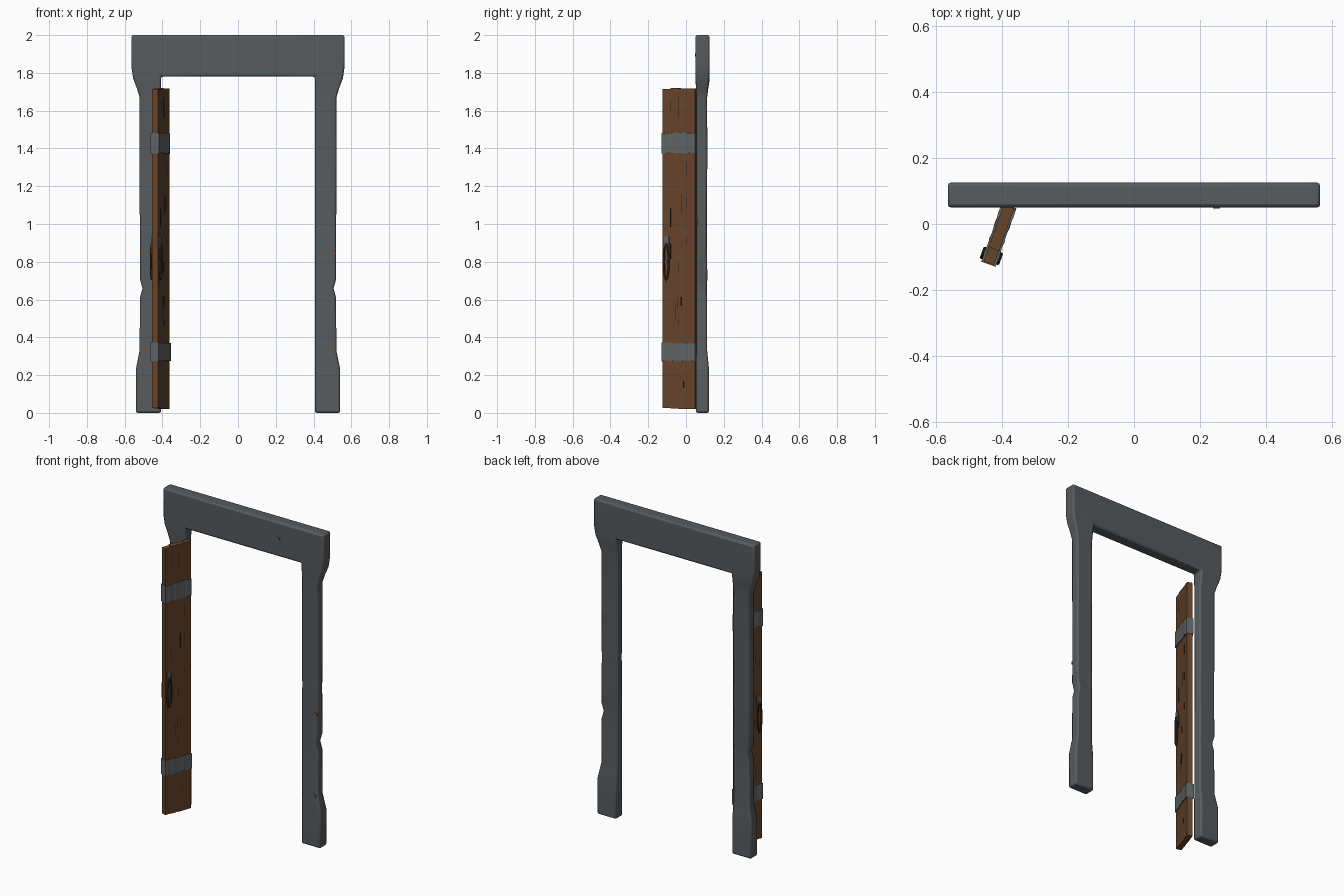
import bpy, bmesh, math, random
from mathutils import Matrix, Vector

if "Cube" in bpy.data.objects:
    bpy.data.objects.remove(bpy.data.objects["Cube"])

random.seed(4)


def material(name, rgb):
    m = bpy.data.materials.new(name)
    m.diffuse_color = (*rgb, 1)
    m.use_nodes = True
    m.node_tree.nodes["Principled BSDF"].inputs["Base Color"].default_value = m.diffuse_color
    return m


STONE = material("grey stone", (0.095, 0.106, 0.114))
WOOD = material("brown wood", (0.13, 0.056, 0.022))
CRACK = material("dark crack", (0.025, 0.013, 0.008))
IRON = material("grey iron", (0.115, 0.125, 0.13))
HANDLE = material("dark brown handle", (0.06, 0.028, 0.014))
RUST = material("orange rust", (0.22, 0.08, 0.025))


def finish(bm, name, mat, bevel=0.0, smooth=True, matrix=None):
    bmesh.ops.recalc_face_normals(bm, faces=bm.faces)
    mesh = bpy.data.meshes.new(name)
    bm.to_mesh(mesh)
    bm.free()
    if matrix:
        mesh.transform(matrix)
    ob = bpy.data.objects.new(name, mesh)
    bpy.context.collection.objects.link(ob)
    mesh.materials.append(mat)
    if bevel:
        mod = ob.modifiers.new("bevel", "BEVEL")
        mod.width, mod.segments, mod.limit_method = bevel, 2, "ANGLE"
        mod.angle_limit = math.radians(50)
    if smooth:
        bpy.ops.object.select_all(action="DESELECT")
        ob.select_set(True)
        bpy.context.view_layer.objects.active = ob
        bpy.ops.object.shade_smooth_by_angle(angle=math.radians(35))
    return ob


def loft(bm, rings):
    loops = [[bm.verts.new(p) for p in ring] for ring in rings]
    for a, b in zip(loops, loops[1:]):
        n = len(a)
        for i in range(n):
            bm.faces.new((a[i], a[(i + 1) % n], b[(i + 1) % n], b[i]))
    bm.faces.new(loops[0])
    bm.faces.new(loops[-1])


def add_box(bm, centre, size):
    m = Matrix.Translation(centre) @ Matrix.Diagonal((*size, 1))
    bmesh.ops.create_cube(bm, size=1, matrix=m)


# Doorway: a rectangular section swept up one post, over the lintel and down the other
# each row: inner x, inner z, outer x, outer z, front y, back y
half = [
    (0.407, 0.00, 0.541, 0.00, 0.052, 0.122),
    (0.407, 0.23, 0.541, 0.23, 0.052, 0.122),
    (0.407, 0.28, 0.531, 0.28, 0.053, 0.117),
    (0.407, 0.33, 0.521, 0.33, 0.055, 0.112),
    (0.407, 0.61, 0.519, 0.61, 0.055, 0.112),
    (0.407, 0.66, 0.506, 0.66, 0.055, 0.110),
    (0.407, 0.71, 0.520, 0.71, 0.055, 0.113),
    (0.407, 1.00, 0.520, 1.00, 0.057, 0.110),
    (0.407, 1.35, 0.521, 1.35, 0.056, 0.113),
    (0.407, 1.67, 0.521, 1.67, 0.055, 0.112),
    (0.407, 1.71, 0.536, 1.72, 0.053, 0.117),
    (0.407, 1.75, 0.555, 1.77, 0.051, 0.123),
    (0.407, 1.77, 0.564, 1.83, 0.050, 0.125),
    (0.407, 1.78, 0.564, 2.00, 0.050, 0.125),
]


def section(row, side):
    xi, zi, xo, zo, yf, yb = row
    return [(side * xi, yf, zi), (side * xo, yf, zo), (side * xo, yb, zo), (side * xi, yb, zi)]


bm = bmesh.new()
span = [[(x, 0.05, 1.78), (x, 0.05, 2.0), (x, 0.125, 2.0), (x, 0.125, 1.78)] for x in (-0.2, 0.2)]
loft(bm, [section(r, -1) for r in half] + span + [section(r, 1) for r in reversed(half)])
finish(bm, "doorway_frame", STONE, 0.012)

# Rust spots on the front of the frame
bm = bmesh.new()
for x, z in ((0.25, 1.895), (-0.51, 0.845), (0.508, 0.845), (-0.5, 0.33), (0.5, 0.325)):
    y = 0.05 if z > 1.8 else 0.055
    add_box(bm, (x, y, z), (0.02, 0.006, 0.016))
finish(bm, "rust_spots", RUST, smooth=False)

# Open door: local x runs along its width from hinge to free edge, local y is its thickness
hinge, free = Vector((-0.379, 0.053, 0)), Vector((-0.440, -0.119, 0))
along = (free - hinge).normalized()
width = (free - hinge).length
PLACE = Matrix.Translation(hinge) @ Matrix.Rotation(math.atan2(along.y, along.x), 4, "Z")
THICK = 0.034

# Planks
bm = bmesh.new()
planks = 4
for i in range(planks):
    w = width / planks
    top = 1.72 - random.uniform(0, 0.006)
    low = 0.02 + random.uniform(0, 0.006)
    add_box(bm, ((i + 0.5) * w, 0, (top + low) / 2), (w, THICK, top - low))
finish(bm, "door_planks", WOOD, smooth=False, matrix=PLACE)

# Cracks and grain lines on both faces of the door
bm = bmesh.new()
for side in (-1, 1):
    for i in range(26):
        u = width * (random.choice((1, 2, 3)) / 4 if i % 2 else random.uniform(0.06, 0.94))
        h = random.uniform(0.03, 0.10)
        z = random.uniform(0.08, 1.65)
        if min(abs(z - 0.32), abs(z - 1.425)) > 0.12:
            add_box(bm, (u, side * THICK / 2, z), (0.003, 0.003, h))
finish(bm, "door_cracks", CRACK, smooth=False, matrix=PLACE)

# Hammered iron straps wrapped around the door
for name, low, high in (("lower_strap", 0.275, 0.37), ("upper_strap", 1.375, 1.48)):
    bm = bmesh.new()
    steps = 12
    rings = []
    for i in range(steps + 1):
        u = -0.002 + (width + 0.005) * i / steps
        t = THICK / 2 + random.uniform(0.003, 0.008)
        a, b = low + random.uniform(-0.004, 0.004), high + random.uniform(-0.004, 0.004)
        rings.append([(u, -t, a), (u, t, a), (u, t, b), (u, -t, b)])
    loft(bm, rings)
    finish(bm, name, IRON, matrix=PLACE, smooth=False)

# Oval pull handle with an iron backing plate on each face
for side, label in ((-1, "inner"), (1, "outer")):
    u0, z0 = width - 0.024, 0.80
    bm = bmesh.new()
    rings = []
    for i in range(25):
        a = 2 * math.pi * i / 24
        ring = []
        for j in range(6):
            b = 2 * math.pi * j / 6
            ru, rz = 0.014 + 0.006 * math.cos(b), 0.09 + 0.009 * math.cos(b)
            out = THICK / 2 + 0.009 + 0.006 * math.sin(b)
            ring.append((u0 + ru * math.cos(a), side * out, z0 + rz * math.sin(a)))
        rings.append(ring)
    loft(bm, rings)
    finish(bm, label + "_handle", HANDLE, matrix=PLACE)
    bm = bmesh.new()
    add_box(bm, (u0, side * (THICK / 2 + 0.003), 0.90), (0.03, 0.008, 0.07))
    finish(bm, label + "_handle_plate", IRON, 0.003, matrix=PLACE)
